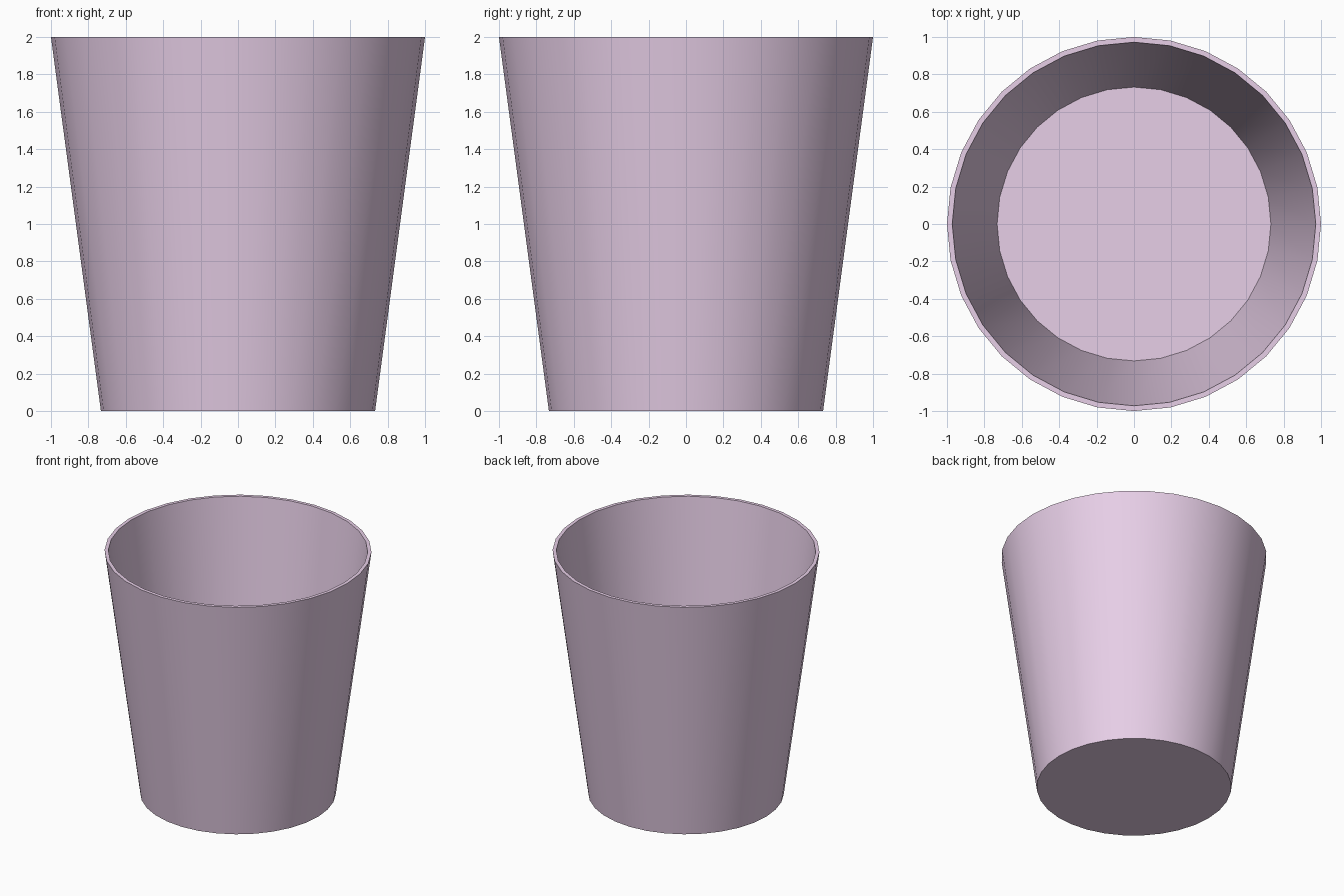
import bpy, bmesh, math

if "Cube" in bpy.data.objects:
    bpy.data.objects.remove(bpy.data.objects["Cube"])

SIDES = 32
# Profile rings (radius, z): outer base, outer rim, inner rim, inner floor
PROFILE = [(0.733, 0.0), (1.0, 2.0), (0.972, 2.0), (0.732, 0.008)]

# Tapered cup: rings bridged into walls, closed by base and floor discs
bm = bmesh.new()
rings = []
for r, z in PROFILE:
    rings.append([bm.verts.new((r * math.cos(2 * math.pi * i / SIDES),
                                r * math.sin(2 * math.pi * i / SIDES), z))
                  for i in range(SIDES)])
for low, high in zip(rings, rings[1:]):
    for i in range(SIDES):
        j = (i + 1) % SIDES
        bm.faces.new((low[i], low[j], high[j], high[i]))
bm.faces.new(rings[0][::-1])
bm.faces.new(rings[-1])
bmesh.ops.recalc_face_normals(bm, faces=bm.faces)

mesh = bpy.data.meshes.new("cup")
bm.to_mesh(mesh)
bm.free()
cup = bpy.data.objects.new("cup", mesh)
bpy.context.collection.objects.link(cup)

# Lilac material
mat = bpy.data.materials.new("lilac")
mat.diffuse_color = (0.8, 0.62, 0.8, 1.0)
mat.use_nodes = True
mat.node_tree.nodes["Principled BSDF"].inputs["Base Color"].default_value = mat.diffuse_color
mesh.materials.append(mat)

# Smooth walls, sharp rim and base
bpy.context.view_layer.objects.active = cup
cup.select_set(True)
bpy.ops.object.shade_smooth_by_angle(angle=math.radians(30))
